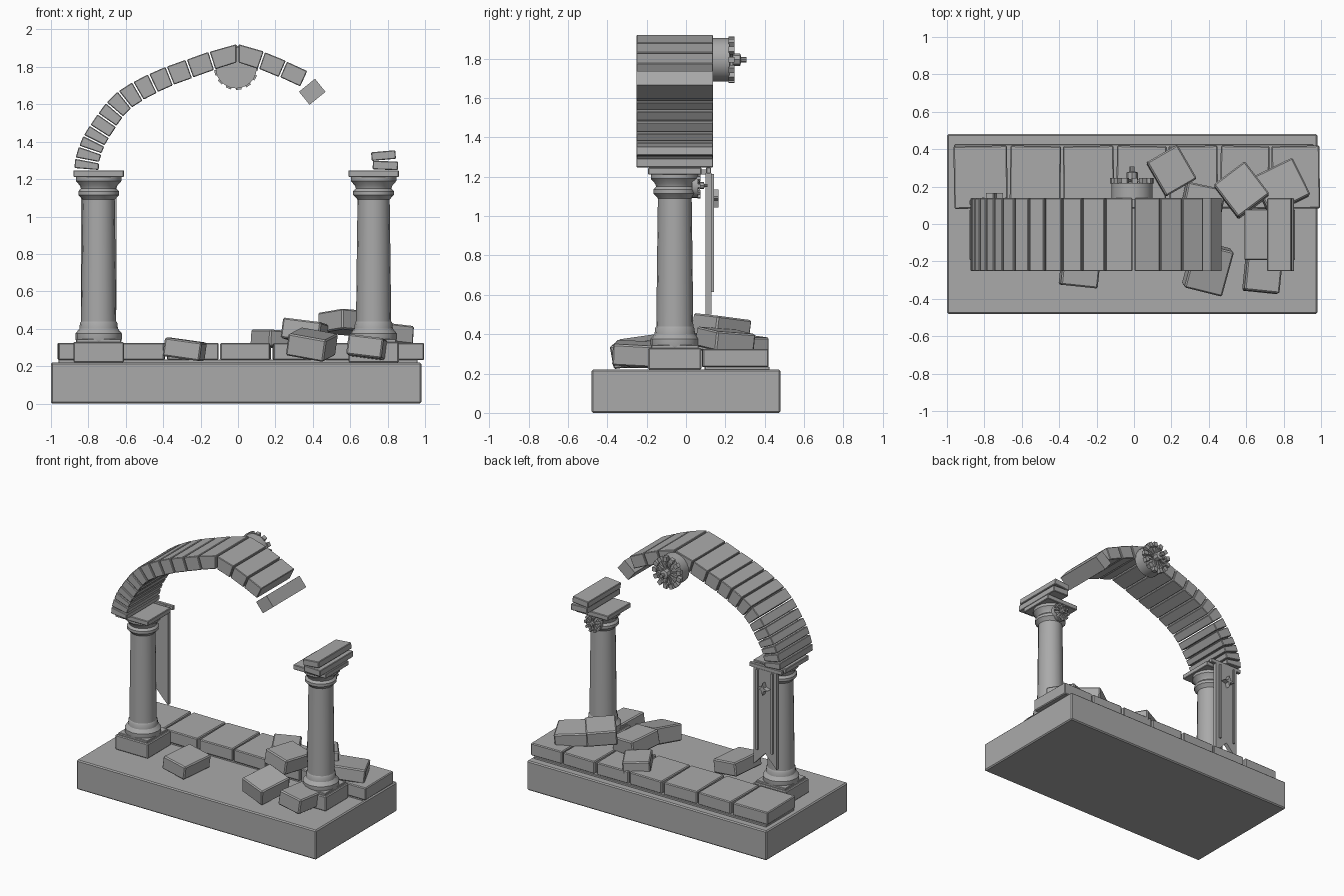
import bpy, bmesh
from math import radians, atan2, hypot, cos, sin, pi, tau
from mathutils import Matrix, Vector

old = bpy.data.objects.get("Cube")
if old:
    bpy.data.objects.remove(old)

stone = bpy.data.materials.new("grey_stone")
stone.use_nodes = True
COLOUR = (0.4, 0.4, 0.4, 1)
stone.diffuse_color = COLOUR
stone.node_tree.nodes["Principled BSDF"].inputs["Base Color"].default_value = COLOUR


def finish(name, bm, loc=(0, 0, 0), rot=(0, 0, 0), bevel=0, smooth=False):
    bmesh.ops.recalc_face_normals(bm, faces=bm.faces)
    mesh = bpy.data.meshes.new(name)
    bm.to_mesh(mesh)
    bm.free()
    mesh.materials.append(stone)
    ob = bpy.data.objects.new(name, mesh)
    bpy.context.collection.objects.link(ob)
    ob.location = loc
    ob.rotation_euler = [radians(a) for a in rot]
    if bevel:
        mod = ob.modifiers.new("Bevel", "BEVEL")
        mod.width, mod.segments = bevel, 1
    if smooth:
        bpy.ops.object.select_all(action="DESELECT")
        ob.select_set(True)
        bpy.context.view_layer.objects.active = ob
        bpy.ops.object.shade_smooth_by_angle(angle=radians(28))
    return ob


def block(name, size, loc, rot=(0, 0, 0), bevel=0.006):
    bm = bmesh.new()
    bmesh.ops.create_cube(bm, size=1)
    bmesh.ops.scale(bm, vec=size, verts=bm.verts)
    return finish(name, bm, loc, rot, bevel)


def lathe(name, profile, loc, rot=(0, 0, 0), sides=16):
    bm = bmesh.new()
    rings = [[bm.verts.new((r * cos(tau * i / sides), r * sin(tau * i / sides), z))
              for i in range(sides)] for r, z in profile]
    for a, b in zip(rings, rings[1:]):
        for i in range(sides):
            j = (i + 1) % sides
            bm.faces.new((a[i], a[j], b[j], b[i]))
    bm.faces.new(rings[0])
    bm.faces.new(rings[-1])
    return finish(name, bm, loc, rot, smooth=True)


def plate(name, outline, y0, y1):
    # Outline in x and z, extruded along y
    bm = bmesh.new()
    face = bm.faces.new([bm.verts.new((x, y0, z)) for x, z in outline])
    out = bmesh.ops.extrude_face_region(bm, geom=[face])
    moved = [v for v in out["geom"] if isinstance(v, bmesh.types.BMVert)]
    bmesh.ops.translate(bm, vec=(0, y1 - y0, 0), verts=moved)
    return finish(name, bm)


def medallion(name, x, y, z, r, drum, teeth):
    # Round boss facing +y, with a ring of teeth, spokes and a hub
    turn = (-90, 0, 0)
    lathe(name + "_drum", [(r, 0), (r, drum)], (x, y, z), turn, 24)
    front = y + drum
    bm = bmesh.new()
    for i in range(teeth):
        a = tau * i / teeth
        for dist, length, wide, high in ((0.92, 0.3, 0.27, 0.28), (0.5, 0.5, 0.08, 0.12)):
            m = (Matrix.Rotation(a, 4, "Y") @ Matrix.Translation((dist * r, 0, 0))
                 @ Matrix.Diagonal((length * r, high * r, wide * r, 1)))
            bmesh.ops.create_cube(bm, size=1, matrix=m)
    finish(name + "_teeth", bm, (x, front + 0.1 * r, z))
    lathe(name + "_hub", [(0.28 * r, 0), (0.28 * r, 0.5 * r), (0.12 * r, 0.55 * r),
                          (0.12 * r, 0.8 * r)], (x, front, z), turn, 8)


# Base and paved row along the back
block("base", (1.98, 0.96, 0.22), (-0.01, 0, 0.11), bevel=0.008)
block("paving_bed", (1.92, 0.33, 0.02), (0, 0.26, 0.225), bevel=0.003)
joints = [-0.97, -0.67, -0.385, -0.1, 0.18, 0.455, 0.73, 1.0]
for i, (a, b) in enumerate(zip(joints, joints[1:])):
    block(f"paving_block_{i + 1}", (b - a - 0.014, 0.335, 0.092), ((a + b) / 2, 0.25, 0.279),
          (0, 0, (-1) ** i * 0.8))

# Columns
CY = -0.057
SHAFT = [(0.12, 0.33), (0.124, 0.345), (0.124, 0.375), (0.103, 0.4), (0.1, 0.43), (0.094, 0.44),
         (0.09, 0.78), (0.086, 1.09), (0.094, 1.1), (0.109, 1.115), (0.109, 1.135),
         (0.095, 1.15), (0.1, 1.165), (0.122, 1.19), (0.122, 1.215)]
for side, cx in (("right", -0.745), ("left", 0.725)):
    block(side + "_column_plinth", (0.27, 0.27, 0.11), (cx, CY, 0.275))
    block(side + "_column_footing", (0.24, 0.24, 0.02), (cx, CY, 0.335), bevel=0.003)
    lathe(side + "_column", SHAFT, (cx, CY, 0))
    block(side + "_column_abacus", (0.27, 0.27, 0.036), (cx, CY, 1.229), bevel=0.004)

# Arch stones, following the joints from the springing to the apex
DEPTH = 0.39


def arch_run(name, pts, thick_start, thick_end):
    n = len(pts) - 1
    for i, ((x0, z0), (x1, z1)) in enumerate(zip(pts, pts[1:])):
        t = thick_start + (thick_end - thick_start) * i / max(1, n - 1)
        # Wedge ends follow the averaged direction at each joint
        ends = []
        for k in (i, i + 1):
            a, b = pts[max(k - 1, 0)], pts[min(k + 1, n)]
            d = Vector((b[0] - a[0], b[1] - a[1])).normalized()
            if name == "right_arch_stone" and k == n or name == "left_arch_stone" and k == 0:
                d = Vector((1, 0))
            ends.append((d, Vector((-d.y, d.x))))
        (d0, n0), (d1, n1) = ends
        p = Vector((x0, z0)) + d0 * 0.004
        q = Vector((x1, z1)) - d1 * 0.004
        h = t / 2
        ob = plate(f"{name}_{i + 1}", [p - n0 * h, q - n1 * h, q + n1 * h, p + n0 * h],
                   CY - DEPTH / 2, CY + DEPTH / 2)
        mod = ob.modifiers.new("Bevel", "BEVEL")
        mod.width, mod.segments = 0.004, 1


arch_run("right_arch_stone",
         [(-0.81, 1.25), (-0.806, 1.3), (-0.79, 1.355), (-0.77, 1.405), (-0.74, 1.455),
          (-0.7, 1.515), (-0.66, 1.57), (-0.605, 1.625), (-0.535, 1.67), (-0.455, 1.712),
          (-0.365, 1.752), (-0.26, 1.79), (-0.14, 1.833), (-0.005, 1.872)], 0.13, 0.098)
arch_run("left_arch_stone", [(0, 1.872), (0.125, 1.835), (0.24, 1.788), (0.355, 1.735)],
         0.098, 0.09)
block("loose_arch_stone", (0.11, DEPTH, 0.09), (0.397, CY, 1.667), (0, -39, 0), 0)
block("left_springer_lower", (0.135, DEPTH, 0.046), (0.788, CY, 1.273), (0, 2, 0), 0.004)
block("left_springer_upper", (0.13, DEPTH, 0.046), (0.778, CY, 1.326), (0, -5, 0), 0.004)

# Carved bosses on the back
medallion("keystone_boss", -0.01, 0.13, 1.795, 0.11, 0.09, 13)
medallion("column_boss", 0.725, 0.03, 1.155, 0.062, 0.03, 10)

# Hanging banner behind the right column
BX = -0.745
block("banner_rod", (0.27, 0.025, 0.03), (BX, 0.115, 1.232), bevel=0.003)
for s in (-1, 1):
    block("banner_bracket", (0.02, 0.08, 0.025), (BX + s * 0.07, 0.085, 1.225), bevel=0)
    block("banner_border", (0.014, 0.016, 0.6), (BX + s * 0.062, 0.135, 0.915), bevel=0)
plate("banner", [(BX - 0.095, 1.22), (BX + 0.095, 1.22), (BX + 0.095, 0.5),
                 (BX, 0.6), (BX - 0.095, 0.5)], 0.1, 0.13)
star = [(BX + r * cos(pi * i / 4), 1.09 + r * sin(pi * i / 4))
        for i, r in enumerate((0.045, 0.014) * 4)]
plate("banner_star", star, 0.125, 0.165)

# Tumbled blocks
rubble = [
    ((0.2, 0.27, 0.1), (-0.285, -0.2, 0.29), (0, 8, -6)),
    ((0.21, 0.25, 0.12), (0.395, -0.235, 0.315), (8, 10, -14)),
    ((0.21, 0.25, 0.11), (0.36, 0.08, 0.385), (-4, 7, -12)),
    ((0.19, 0.25, 0.11), (0.69, -0.24, 0.3), (-3, 7, -6)),
    ((0.19, 0.21, 0.09), (0.2, 0.285, 0.345), (0, 4, 30)),
    ((0.21, 0.22, 0.11), (0.575, 0.18, 0.435), (-6, 4, 37)),
    ((0.24, 0.22, 0.1), (0.785, 0.2, 0.37), (-4, 6, 26)),
]
for i, (size, loc, rot) in enumerate(rubble):
    block(f"fallen_block_{i + 1}", size, loc, rot, 0.008)
